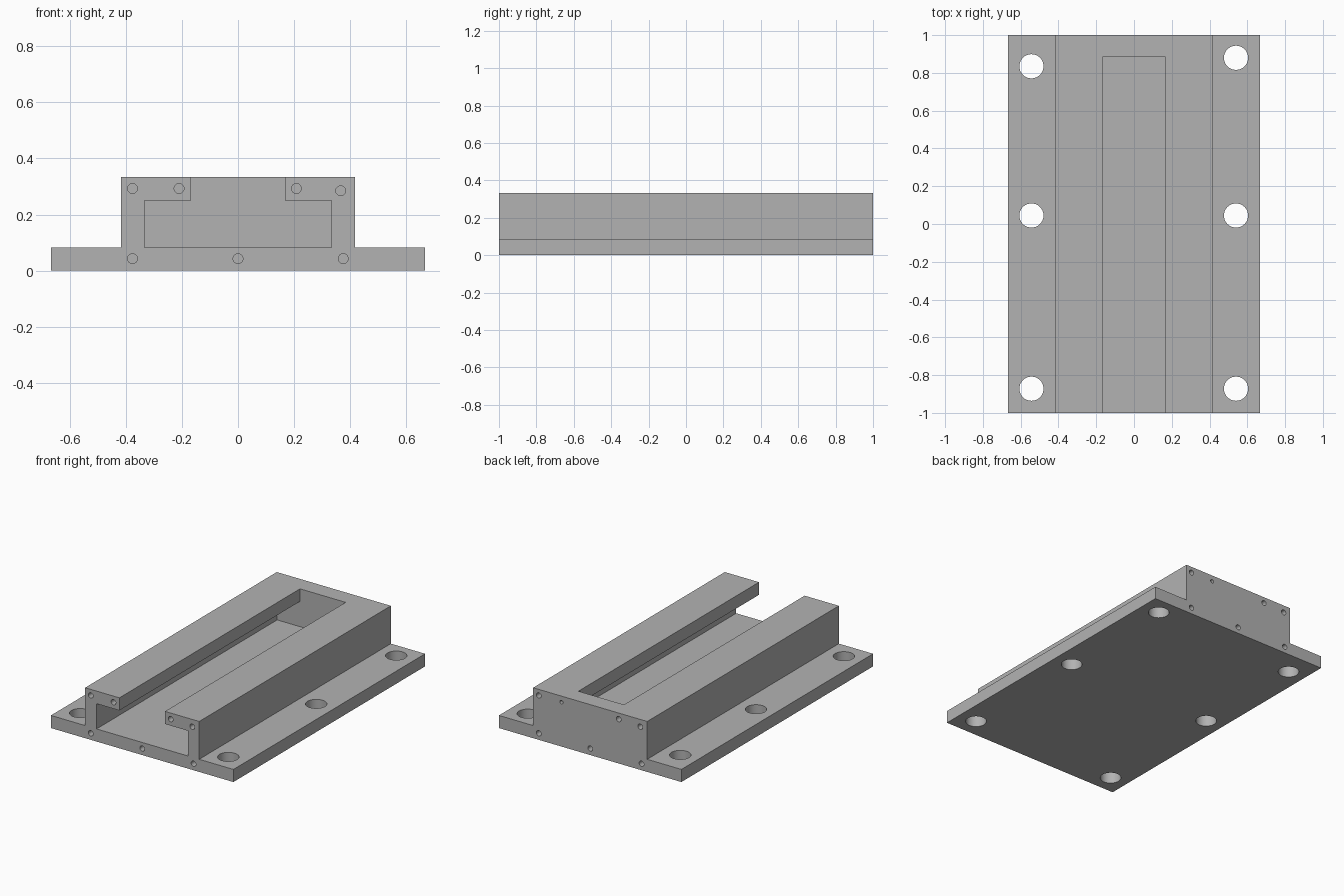
import bpy, bmesh, math
from mathutils import Matrix, Vector

if "Cube" in bpy.data.objects:
    bpy.data.objects.remove(bpy.data.objects["Cube"])

gray = bpy.data.materials.new("machined gray")
gray.diffuse_color = (0.448, 0.448, 0.448, 1)
gray.use_nodes = True
gray.node_tree.nodes["Principled BSDF"].inputs["Base Color"].default_value = gray.diffuse_color


def finish(name, bm):
    bmesh.ops.recalc_face_normals(bm, faces=bm.faces[:])
    me = bpy.data.meshes.new(name)
    bm.to_mesh(me)
    bm.free()
    ob = bpy.data.objects.new(name, me)
    bpy.context.collection.objects.link(ob)
    me.materials.append(gray)
    return ob


def extruded(name, half, y0, y1):
    """Extrude a profile (right half, bottom to top, mirrored in x) along y."""
    pts = half + [(-x, z) for x, z in reversed(half)]
    bm = bmesh.new()
    face = bm.faces.new([bm.verts.new((x, y0, z)) for x, z in pts])
    ext = bmesh.ops.extrude_face_region(bm, geom=[face])
    verts = [g for g in ext["geom"] if isinstance(g, bmesh.types.BMVert)]
    bmesh.ops.translate(bm, verts=verts, vec=(0, y1 - y0, 0))
    return finish(name, bm)


def drill(bm, centre, radius, length, along_y):
    rot = Matrix.Rotation(math.pi / 2, 4, 'X') if along_y else Matrix()
    bmesh.ops.create_cone(bm, cap_ends=True, segments=40, radius1=radius,
                          radius2=radius, depth=length,
                          matrix=Matrix.Translation(Vector(centre)) @ rot)


# Flanged body
T = 0.0833
body = extruded("slotted_rail_body",
                [(0.6667, 0), (0.6667, T), (0.4167, T), (0.4167, 4 * T)], -1, 1)

# T-shaped channel, open at the front and closed by the back wall
channel = extruded("channel_cutter",
                   [(0.3333, T), (0.3333, 3 * T), (0.1667, 3 * T), (0.1667, 0.45)],
                   -1.1, 0.885)

# Mounting holes through the flanges, blind screw holes in both ends
bm = bmesh.new()
for x, y in [(-0.543, 0.835), (-0.543, 0.045), (-0.543, -0.872),
             (0.54, 0.88), (0.54, 0.045), (0.54, -0.872)]:
    drill(bm, (x, y, 0.04), 0.064, 0.3, False)
screws = [(-0.376, 0.293), (-0.21, 0.293), (0.208, 0.293), (0.366, 0.285),
          (-0.376, 0.043), (0, 0.043), (0.375, 0.043)]
for side in (-1, 1):
    for i, (x, z) in enumerate(screws):
        r = 0.012 if side == 1 and i == 1 else 0.0175
        drill(bm, (-side * x, side, z), r, 0.18, True)
holes = finish("hole_cutter", bm)

# Cut channel and holes, then drop the cutters
bpy.context.view_layer.objects.active = body
for cutter in (channel, holes):
    cutter.hide_render = True
    mod = body.modifiers.new("cut", 'BOOLEAN')
    mod.operation = 'DIFFERENCE'
    mod.solver = 'EXACT'
    mod.object = cutter
    bpy.ops.object.modifier_apply(modifier=mod.name)
    bpy.data.objects.remove(cutter)

bpy.ops.object.select_all(action='DESELECT')
body.select_set(True)
bpy.ops.object.shade_smooth_by_angle(angle=math.radians(30))
